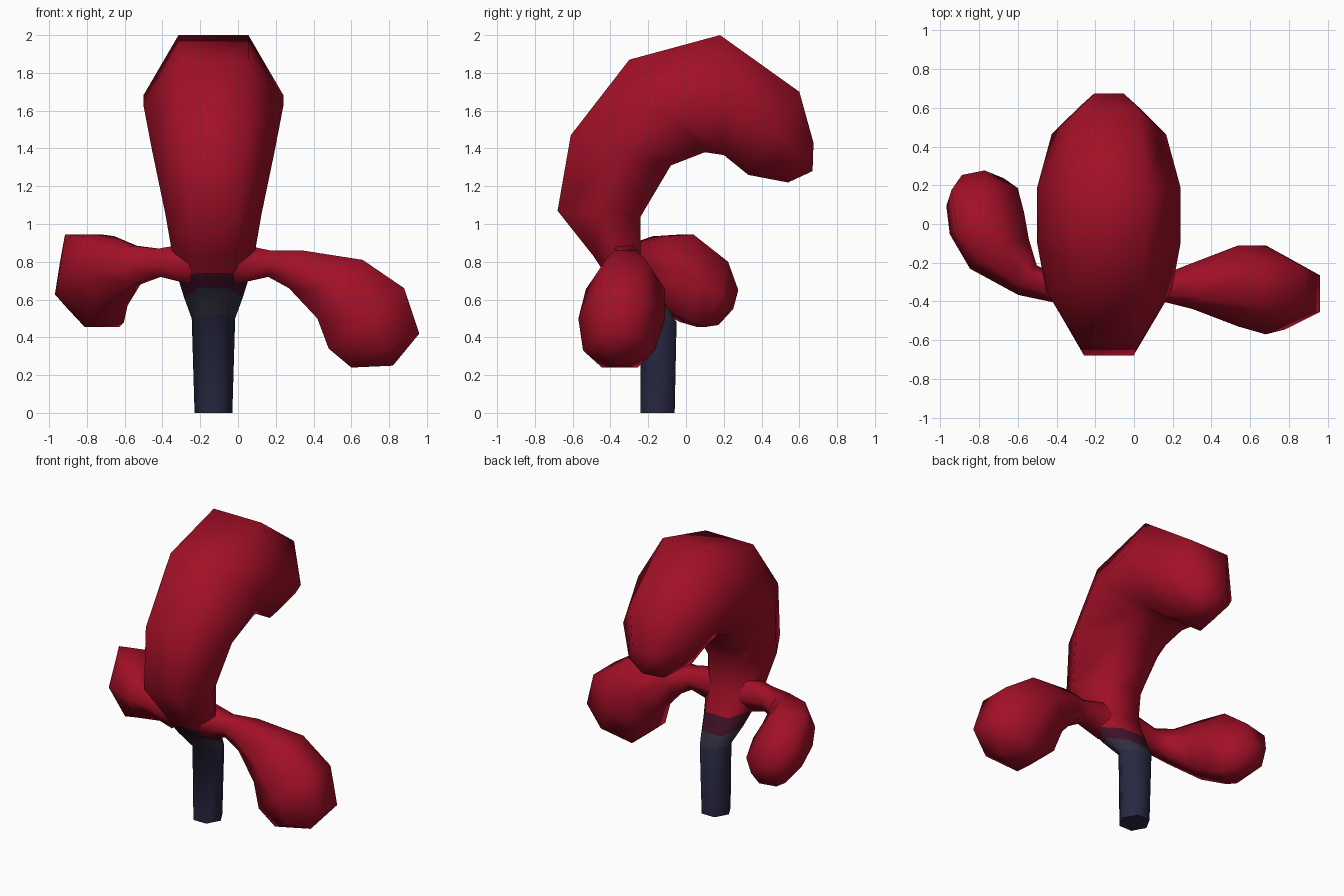
import bpy
import bmesh
from mathutils import Vector

cube = bpy.data.objects.get("Cube")
if cube:
    bpy.data.objects.remove(cube, do_unlink=True)


def make_material(name, rgb):
    mat = bpy.data.materials.new(name)
    mat.use_nodes = True
    mat.diffuse_color = (*rgb, 1)
    mat.node_tree.nodes["Principled BSDF"].inputs["Base Color"].default_value = (*rgb, 1)
    return mat


RED = make_material("crimson", (0.36, 0.005, 0.02))
NAVY = make_material("navy", (0.021, 0.021, 0.054))
SLATE = make_material("slate", (0.033, 0.028, 0.05))
PLUM = make_material("plum", (0.05, 0.006, 0.021))


def hex_ring(bm, upper, lower, half_width, side):
    """Six-sided section with flat edges at its upper and lower points."""
    u, l = Vector(upper), Vector(lower)
    s = Vector(side).normalized() * half_width
    mid = (u + l) / 2
    points = (u + s / 2, mid + s, l + s / 2, l - s / 2, mid - s, u - s / 2)
    return [bm.verts.new(p) for p in points]


def limb(name, sections, tip, materials, band_slots=()):
    """Skin the sections in order and close the far end on a tip point."""
    bm = bmesh.new()
    rings = [hex_ring(bm, *section) for section in sections]
    for band, (a, b) in enumerate(zip(rings, rings[1:])):
        for i in range(6):
            j = (i + 1) % 6
            face = bm.faces.new((a[i], a[j], b[j], b[i]))
            face.smooth = True
            face.material_index = band_slots[band] if band < len(band_slots) else 0
    end = bm.verts.new(tip)
    for i in range(6):
        bm.faces.new((rings[-1][i], rings[-1][(i + 1) % 6], end)).smooth = True
    base = bm.faces.new(rings[0])
    base.material_index = band_slots[0] if band_slots else 0
    bmesh.ops.recalc_face_normals(bm, faces=bm.faces)
    mesh = bpy.data.meshes.new(name)
    bm.to_mesh(mesh)
    bm.free()
    for mat in materials:
        mesh.materials.append(mat)
    obj = bpy.data.objects.new(name, mesh)
    bpy.context.collection.objects.link(obj)
    return obj


# Stalk and curled body: outer (y, z), inner (y, z), half width
CENTRE = -0.13
profile = [
    ((-0.24, 0), (-0.06, 0), 0.1),
    ((-0.24, 0.52), (-0.05, 0.48), 0.115),
    ((-0.37, 0.66), (-0.1, 0.56), 0.155),
    ((-0.43, 0.74), (-0.16, 0.67), 0.185),
    ((-0.49, 0.83), (-0.24, 0.82), 0.215),
    ((-0.68, 1.07), (-0.24, 1.04), 0.255),
    ((-0.61, 1.47), (-0.08, 1.31), 0.325),
    ((-0.3, 1.87), (0.1, 1.38), 0.37),
    ((0.18, 2), (0.2, 1.365), 0.37),
    ((0.6, 1.7), (0.33, 1.26), 0.295),
    ((0.675, 1.43), (0.54, 1.22), 0.15),
]
limb("stalk_and_body",
     [((CENTRE, *f), (CENTRE, *b), w, (1, 0, 0)) for f, b, w in profile],
     (CENTRE, 0.67, 1.28), [RED, NAVY, SLATE, PLUM], (1, 2, 3))

# Left lobe, drooping outward
across = (0, 1, 0)
limb("left_lobe", [
    ((-0.02, -0.33, 0.9), (-0.02, -0.33, 0.68), 0.1, across),
    ((0.17, -0.33, 0.86), (0.16, -0.33, 0.72), 0.075, across),
    ((0.34, -0.32, 0.86), (0.27, -0.32, 0.66), 0.12, across),
    ((0.66, -0.32, 0.81), (0.42, -0.32, 0.5), 0.21, across),
    ((0.88, -0.34, 0.66), (0.48, -0.34, 0.34), 0.23, across),
    ((0.96, -0.36, 0.42), (0.6, -0.35, 0.24), 0.19, across),
], (0.82, -0.36, 0.25), [RED])

# Right lobe, swinging backward
limb("right_lobe", [
    ((-0.25, -0.33, 0.9), (-0.25, -0.33, 0.68), 0.1, across),
    ((-0.42, -0.33, 0.87), (-0.41, -0.33, 0.72), 0.075, across),
    ((-0.56, -0.28, 0.885), (-0.54, -0.3, 0.68), 0.09, (0.5, 0.8, 0)),
    ((-0.73, -0.14, 0.935), (-0.66, -0.17, 0.57), 0.17, (0.8, 0.4, 0)),
    ((-0.82, 0.01, 0.945), (-0.7, 0, 0.48), 0.2, (1, 0.3, 0)),
    ((-0.85, 0.2, 0.8), (-0.72, 0.08, 0.455), 0.19, (1, 0.25, 0)),
    ((-0.83, 0.265, 0.65), (-0.75, 0.16, 0.465), 0.12, (1, 0.2, 0)),
], (-0.81, 0.25, 0.55), [RED])
